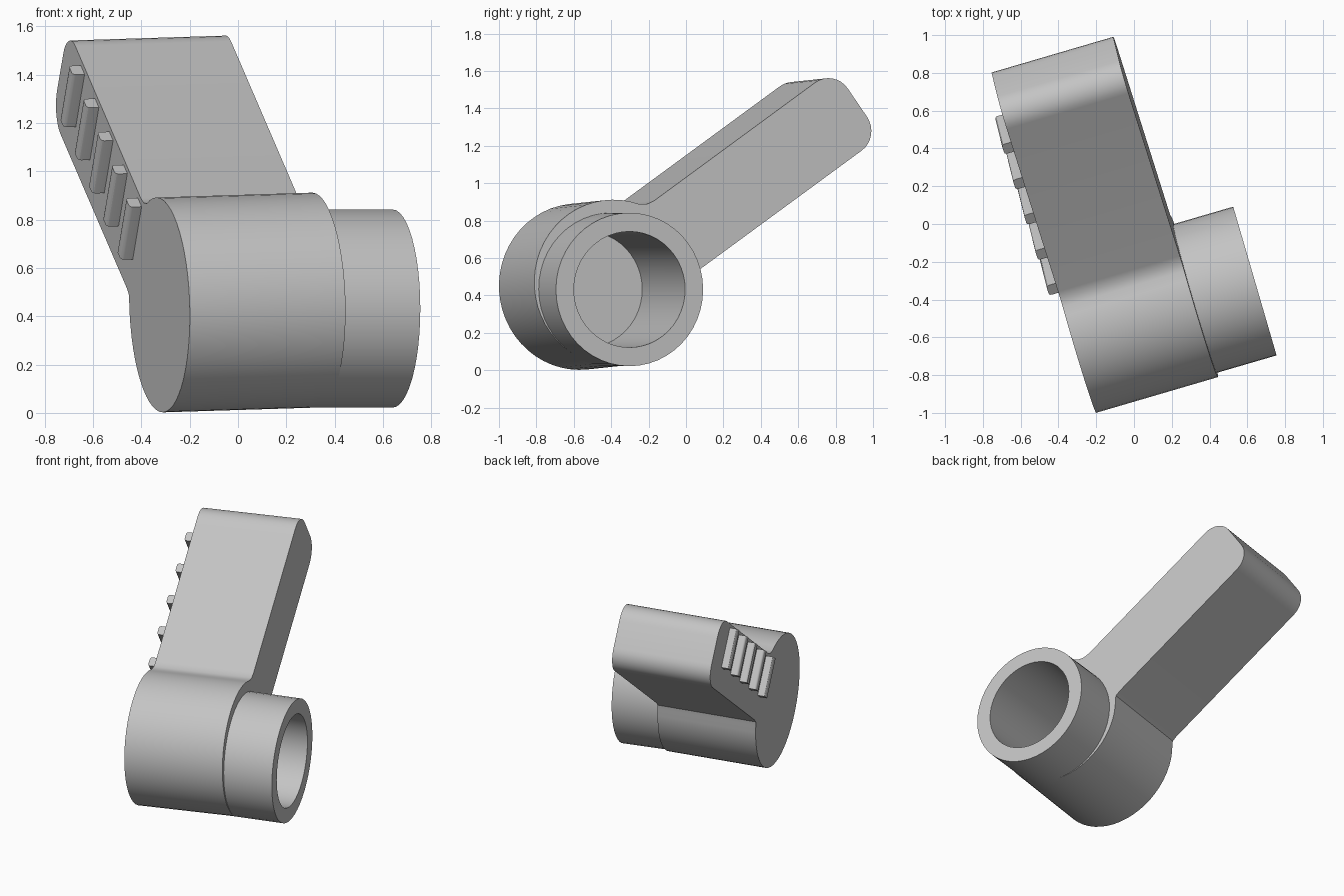
import bpy, bmesh, math
from mathutils import Matrix, Vector

cube = bpy.data.objects.get("Cube")
if cube:
    bpy.data.objects.remove(cube, do_unlink=True)

grey = bpy.data.materials.new("plain_grey")
grey.use_nodes = True
grey.diffuse_color = (0.55, 0.55, 0.55, 1)
grey.node_tree.nodes["Principled BSDF"].inputs["Base Color"].default_value = (0.55, 0.55, 0.55, 1)


def frame(origin, x, y, z):
    m = Matrix((x, y, z)).transposed().to_4x4()
    m.translation = origin
    return m


def finish(name, bm, matrix):
    bmesh.ops.transform(bm, matrix=matrix, verts=bm.verts)
    bmesh.ops.recalc_face_normals(bm, faces=bm.faces)
    mesh = bpy.data.meshes.new(name)
    bm.to_mesh(mesh)
    bm.free()
    mesh.materials.append(grey)
    obj = bpy.data.objects.new(name, mesh)
    bpy.context.collection.objects.link(obj)
    return obj


def prism(name, outline, depth, matrix):
    """Extrude a flat outline along the local z axis."""
    bm = bmesh.new()
    face = bm.faces.new([bm.verts.new((x, y, 0)) for x, y in outline])
    top = bmesh.ops.extrude_face_region(bm, geom=[face])["geom"]
    bmesh.ops.translate(bm, vec=(0, 0, depth),
                        verts=[v for v in top if isinstance(v, bmesh.types.BMVert)])
    return finish(name, bm, matrix)


def arc(cx, cy, r, start, end, steps):
    angles = [math.radians(start + (end - start) * i / steps) for i in range(steps + 1)]
    return [(cx + r * math.cos(t), cy + r * math.sin(t)) for t in angles]


def cylinder(name, r, depth, matrix):
    return prism(name, arc(0, 0, r, 0, 352.5, 47), depth, matrix)


def smooth(obj):
    bpy.ops.object.select_all(action="DESELECT")
    obj.select_set(True)
    bpy.context.view_layer.objects.active = obj
    bpy.ops.object.shade_smooth_by_angle(angle=math.radians(30))


# Lever frame: s runs along the arm, n across it, a along the barrel
a = Vector((0.959, 0.281, 0.03)).normalized()
u = Vector((-a.y, a.x, 0)).normalized()
w = a.cross(u)
tilt = math.radians(35)
s = u * math.cos(tilt) + w * math.sin(tilt)
n = w * math.cos(tilt) - u * math.sin(tilt)
lever = frame(Vector((-0.325, -0.573, 0.447)), s, n, a)

# Barrel and arm share one outline: big round, small fillets, rounded tip
TOP, LOW, R, TIP = 0.23, -0.215, 0.445, 0.13
outline = arc(0, 0, R, 36, 327, 44)
outline += [(0.392, LOW - 0.006), (0.43, LOW)]
outline += arc(1.54, LOW + TIP, TIP, -90, 0, 8)
outline += arc(1.54, TOP - TIP, TIP, 0, 90, 8)
outline += [(0.44, TOP), (0.395, TOP + 0.008)]
body = prism("lever_body", outline, 0.672, lever)

# Sleeve sticking out of the barrel, and its blind bore
h = Vector((0.96, 0.28, 0)).normalized()
side = Vector((-h.y, h.x, 0))
up = Vector((0, 0, 1))
end = Vector((0.64, -0.302, 0.432))
sleeve = cylinder("sleeve", 0.41, 0.85, frame(end - h * 0.85, side, up, h))
cutter = cylinder("bore_cutter", 0.31, 0.92, frame(end - h * 0.82, side, up, h))
cutter.hide_render = True

for part in (body, sleeve):
    mod = part.modifiers.new("bore", "BOOLEAN")
    mod.operation = "DIFFERENCE"
    mod.solver = "EXACT"
    mod.object = cutter
    bpy.context.view_layer.objects.active = part
    bpy.ops.object.modifier_apply(modifier="bore")
    smooth(part)
bpy.data.objects.remove(cutter, do_unlink=True)

# Grip ribs across the outer side of the arm
for i in range(5):
    bm = bmesh.new()
    bmesh.ops.create_cube(bm, size=1)
    bmesh.ops.scale(bm, vec=(0.064, 0.266, 0.07), verts=bm.verts)
    outer = [e for e in bm.edges if all(v.co.z < 0 for v in e.verts)
             and abs(e.verts[0].co.x - e.verts[1].co.x) < 0.01]
    bmesh.ops.bevel(bm, geom=outer, offset=0.014, segments=3, profile=0.5, affect="EDGES")
    bmesh.ops.translate(bm, vec=(0.447 + 0.239 * i, 0.073, -0.017), verts=bm.verts)
    smooth(finish(f"grip_rib_{i + 1}", bm, lever))
